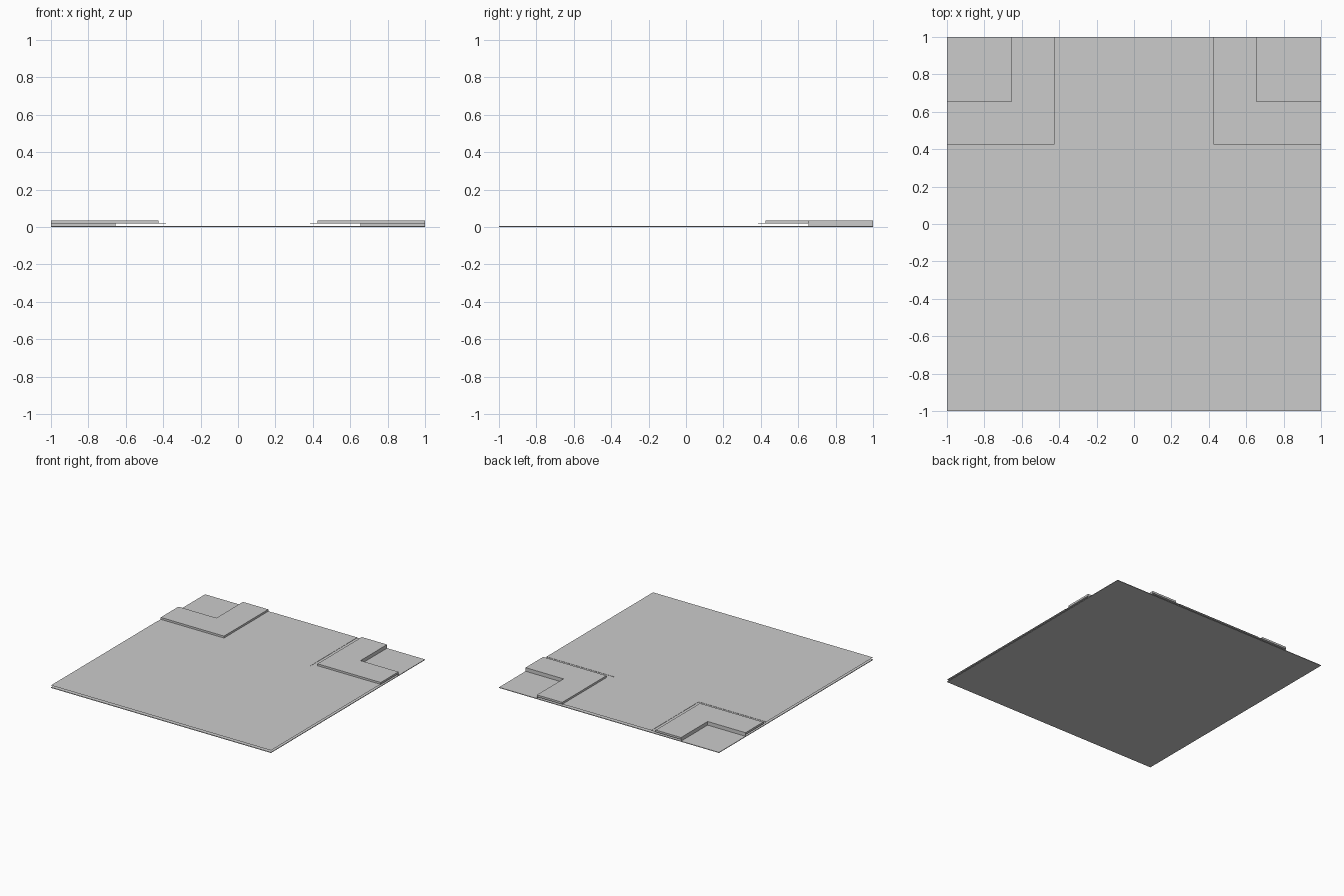
import bpy, bmesh

cube = bpy.data.objects.get("Cube")
if cube:
    bpy.data.objects.remove(cube, do_unlink=True)

grey = bpy.data.materials.new("plain grey")
grey.use_nodes = True
GREY = (0.6, 0.6, 0.6, 1)
grey.diffuse_color = GREY
grey.node_tree.nodes["Principled BSDF"].inputs["Base Color"].default_value = GREY

LIP, OUTER, INNER = 0.385, 0.425, 0.655      # distances of the corner steps
BASE, LEDGE, FLOOR, KERB = 0.005, 0.019, 0.021, 0.035


def finish(name, bm):
    mesh = bpy.data.meshes.new(name)
    bm.to_mesh(mesh)
    bm.free()
    mesh.materials.append(grey)
    obj = bpy.data.objects.new(name, mesh)
    bpy.context.collection.objects.link(obj)
    return obj


def sheet(bm, points, z):
    """Flat upward-facing polygon."""
    return bm.faces.new([bm.verts.new((x, y, z)) for x, y in points])


def wall(bm, path, low, high):
    """Upright strip along a path."""
    for (ax, ay), (bx, by) in zip(path, path[1:]):
        bm.faces.new([bm.verts.new(p) for p in
                      ((ax, ay, low), (bx, by, low), (bx, by, high), (ax, ay, high))])


def corner_path(d, s):
    return [(s, d), (s * d, d), (s * d, 1)]


def ell(a, b, s):
    points = corner_path(a, s) + corner_path(b, s)[::-1]
    return points if s < 0 else points[::-1]


def extrude(bm, face, height):
    out = bmesh.ops.extrude_face_region(bm, geom=[face], use_keep_orig=True)
    verts = [v for v in out["geom"] if isinstance(v, bmesh.types.BMVert)]
    bmesh.ops.translate(bm, verts=verts, vec=(0, 0, height))
    bmesh.ops.recalc_face_normals(bm, faces=bm.faces)


# Thin base plate under everything
bm = bmesh.new()
extrude(bm, sheet(bm, [(-1, -1), (1, -1), (1, 1), (-1, 1)], 0), BASE)
finish("base_plate", bm)

# Main floor sheet with both back corners cut away
bm = bmesh.new()
sheet(bm, [(-1, -1), (1, -1)] + corner_path(LIP, 1) + corner_path(LIP, -1)[::-1], FLOOR)
finish("floor_sheet", bm)

for side, s in (("left", 1), ("right", -1)):
    # Slightly lower ledge around the kerb, with its lip
    bm = bmesh.new()
    sheet(bm, ell(LIP, INNER, s), LEDGE)
    path = corner_path(LIP, s)
    wall(bm, path[::-1] if s > 0 else path, LEDGE - 0.001, FLOOR)
    finish(side + "_ledge", bm)

    # Raised angled kerb
    bm = bmesh.new()
    extrude(bm, sheet(bm, ell(OUTER, INNER, s), LEDGE), KERB - LEDGE)
    finish(side + "_kerb", bm)

    # Kerb's inner wall, down to the low corner
    bm = bmesh.new()
    path = corner_path(INNER, s)
    wall(bm, path[::-1] if s > 0 else path, BASE, LEDGE)
    finish(side + "_inner_wall", bm)
